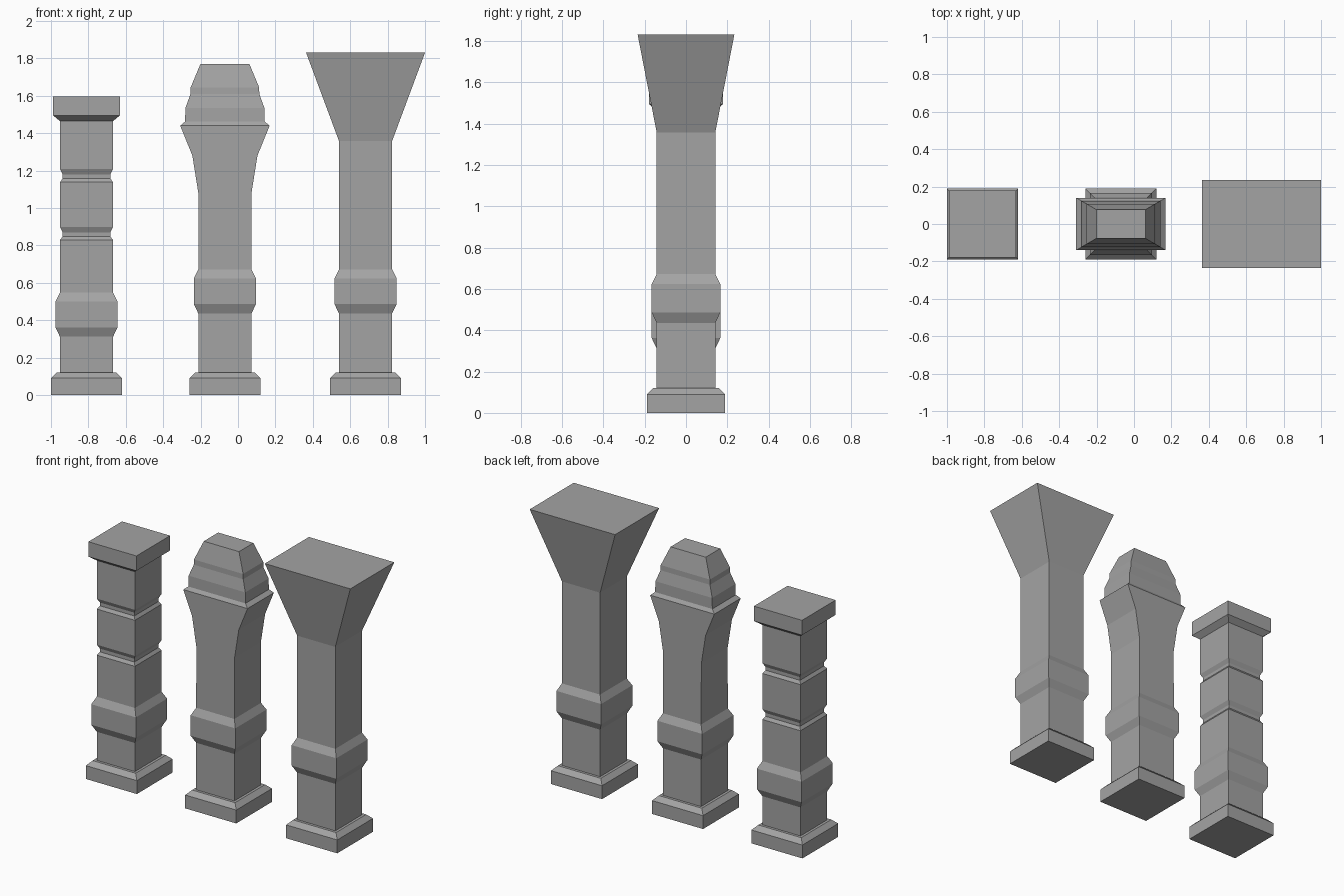
import bpy
import bmesh

cube = bpy.data.objects.get("Cube")
if cube:
    bpy.data.objects.remove(cube, do_unlink=True)

stone = bpy.data.materials.new("grey_stone")
stone.use_nodes = True
grey = (0.37, 0.37, 0.37, 1)
stone.diffuse_color = grey
stone.node_tree.nodes["Principled BSDF"].inputs["Base Color"].default_value = grey

SHAFT = 0.142


def loft(name, x, rings):
    """Stack rectangles (z, half width, optional half depth) into a closed solid."""
    bm = bmesh.new()
    loops = []
    for z, w, *depth in rings:
        d = depth[0] if depth else w
        loops.append([bm.verts.new((x + sx * w, sy * d, z))
                      for sx, sy in ((-1, -1), (1, -1), (1, 1), (-1, 1))])
    for a, b in zip(loops, loops[1:]):
        for i in range(4):
            j = (i + 1) % 4
            bm.faces.new((a[i], a[j], b[j], b[i]))
    bm.faces.new(loops[0][::-1])
    bm.faces.new(loops[-1])
    mesh = bpy.data.meshes.new(name)
    bm.to_mesh(mesh)
    bm.free()
    mesh.materials.append(stone)
    obj = bpy.data.objects.new(name, mesh)
    bpy.context.collection.objects.link(obj)


def plinth():
    return [(0, 0.19), (0.09, 0.19), (0.12, 0.16), (0.12, SHAFT)]


def collar(z):
    return [(z, SHAFT), (z + 0.05, 0.166), (z + 0.188, 0.166), (z + 0.236, SHAFT)]


def groove(z):
    return [(z, SHAFT), (z + 0.02, 0.128), (z + 0.042, 0.128), (z + 0.07, SHAFT)]


# Grooved column with a square slab capital
slab = [(1.465, SHAFT), (1.495, 0.179), (1.595, 0.179)]
loft("grooved_column", -0.81,
     plinth() + collar(0.312) + groove(0.828) + groove(1.138) + slab)

# Column flaring sideways into a ledge, topped by a stepped finial
flare = [(1.08, SHAFT, 0.14), (1.28, 0.174, 0.14), (1.44, 0.239, 0.14)]
finial = [(z, w, w * 0.585) for z, w in
          ((1.462, 0.213), (1.535, 0.211), (1.61, 0.184), (1.645, 0.183), (1.77, 0.131))]
loft("finial_column", -0.07, plinth() + collar(0.436) + flare + finial)

# Column with a wide funnel capital
funnel = [(1.358, SHAFT), (1.831, 0.318, 0.234)]
loft("funnel_column", 0.682, plinth() + collar(0.436) + funnel)
